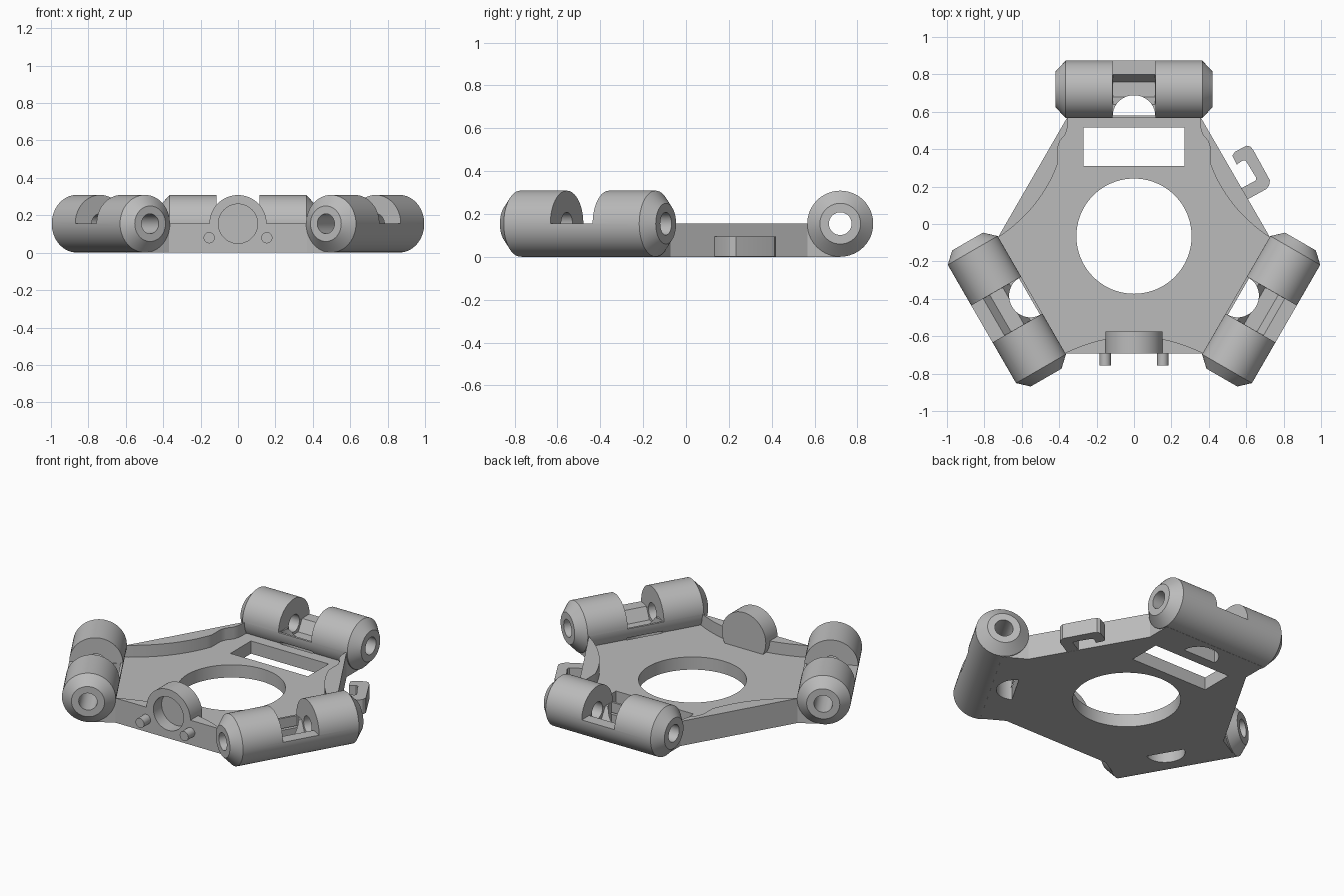
import bpy, bmesh, math
from mathutils import Matrix, Vector

if "Cube" in bpy.data.objects:
    bpy.data.objects.remove(bpy.data.objects["Cube"])

CY = -0.065            # y of the three-fold centre
AXIS = 0.785           # barrel axis distance from that centre
AZ = 0.155             # barrel axis height

grey = bpy.data.materials.new("plain grey")
grey.diffuse_color = (0.5, 0.5, 0.5, 1)
grey.use_nodes = True
grey.node_tree.nodes["Principled BSDF"].inputs["Base Color"].default_value = grey.diffuse_color


def rot(p, deg):
    a = math.radians(deg)
    return (p[0] * math.cos(a) - p[1] * math.sin(a),
            p[0] * math.sin(a) + p[1] * math.cos(a))


def finish(name, bm):
    bmesh.ops.recalc_face_normals(bm, faces=bm.faces)
    me = bpy.data.meshes.new(name)
    bm.to_mesh(me)
    bm.free()
    me.materials.append(grey)
    ob = bpy.data.objects.new(name, me)
    bpy.context.collection.objects.link(ob)
    return ob


def prism(name, pts, z0, z1):
    """Extrude an xy outline between two heights."""
    bm = bmesh.new()
    f = bm.faces.new([bm.verts.new((x, y, z0)) for x, y in pts])
    g = bmesh.ops.extrude_face_region(bm, geom=[f])
    bmesh.ops.translate(bm, vec=(0, 0, z1 - z0),
                        verts=[v for v in g["geom"] if isinstance(v, bmesh.types.BMVert)])
    return finish(name, bm)


def lathe(name, profile, mat, n=64, phase=0.0):
    """Closed solid of revolution about local z from (z, radius) pairs."""
    bm = bmesh.new()
    rings = [[bm.verts.new(mat @ Vector((r * math.cos(2 * math.pi * i / n + phase),
                                         r * math.sin(2 * math.pi * i / n + phase), z)))
              for i in range(n)] for z, r in profile]
    for a, b in zip(rings, rings[1:]):
        for i in range(n):
            j = (i + 1) % n
            bm.faces.new((a[i], a[j], b[j], b[i]))
    bm.faces.new(rings[0])
    bm.faces.new(rings[-1])
    return finish(name, bm)


def boolean(target, tool, op):
    m = target.modifiers.new(op, "BOOLEAN")
    m.operation, m.solver, m.object = op, "EXACT", tool
    bpy.context.view_layer.objects.active = target
    bpy.ops.object.modifier_apply(modifier=m.name)
    bpy.data.objects.remove(tool, do_unlink=True)


def shift(pts):
    return [(x, y + CY) for x, y in pts]


# base plate: six-sided outline running under each barrel
corner = [(0.358, 0.633), (0.358, AXIS), (-0.358, AXIS), (-0.358, 0.633)]
outline = [rot(p, 120 * k) for k in range(3) for p in corner]
body = prism("effector_body", shift(outline), 0, AZ)

# recessed floor with curved rims left on the three free edges
def rim(s):
    return (s, -0.625 + 0.09 * (1 - (s / 0.37) ** 2))

half = [rim(0.36 * i / 12) for i in range(13)]
half += [rot((0.35, 0.71), -120), rot((-0.35, 0.71), -120)]
half += [rot(rim(-0.36 + 0.49 * i / 16), 120) for i in range(17)]
half += [(x, y - CY) for x, y in [(0.408, 0.37), (0.408, 0.41), (0.395, 0.445),
                                  (0.366, 0.48), (0.354, 0.52), (0.352, 0.56)]]
half += [(0.35, 0.71)]
pocket = half + [(-x, y) for x, y in reversed(half[1:])]
boolean(body, prism("pocket_cutter", shift(pocket), 0.08, 0.4), "DIFFERENCE")

# centre hole and rectangular slot
boolean(body, lathe("hole_cutter", [(-0.1, 0.308), (0.4, 0.308)],
                    Matrix.Translation((0, CY, 0)), 96), "DIFFERENCE")
boolean(body, prism("slot_cutter", [(-0.27, 0.31), (0.27, 0.31), (0.27, 0.515), (-0.27, 0.515)],
                    -0.1, 0.4), "DIFFERENCE")

# three chamfered hinge barrels with notch, nut groove, ball clearance and bore
for k in range(3):
    turn = Matrix.Translation((0, CY, 0)) @ Matrix.Rotation(math.radians(120 * k), 4, "Z")
    along = turn @ Matrix.Translation((0, AXIS, AZ)) @ Matrix.Rotation(math.pi / 2, 4, "Y")
    boolean(body, lathe("barrel", [(-0.42, 0.095), (-0.365, 0.154), (0.365, 0.154), (0.42, 0.095)],
                        along), "UNION")
    w = 0.114
    notch = [rot(p, 120 * k) for p in [(-w, 0.6), (w, 0.6), (w, 1.0), (-w, 1.0)]]
    boolean(body, prism("notch_cutter", shift(notch), AZ, 0.5), "DIFFERENCE")
    boolean(body, lathe("nut_cutter", [(-w + 0.001, 0.08), (w - 0.001, 0.08)],
                        along, 6, math.pi / 2), "DIFFERENCE")
    disc = [rot((0.113 * math.cos(math.pi * i / 32), 0.645 + 0.108 * math.sin(math.pi * i / 32)),
                120 * k) for i in range(33)]
    boolean(body, prism("clearance_cutter", shift(disc), -0.1, 0.25), "DIFFERENCE")
    boolean(body, lathe("bore_cutter", [(-0.6, 0.053), (0.6, 0.053)], along, 48), "DIFFERENCE")

# round front socket and its two pins
facing = Matrix.Rotation(math.pi / 2, 4, "X")      # local z points to -y
seat = Matrix.Translation((0, 0, AZ)) @ facing
boolean(body, lathe("socket", [(0.575, 0.153), (0.692, 0.153)], seat), "UNION")
boolean(body, lathe("socket_cutter", [(0.61, 0.105), (0.8, 0.105)], seat, 48), "DIFFERENCE")
for s in (-1, 1):
    boolean(body, lathe("pin", [(0.65, 0.03), (0.757, 0.03)],
                        Matrix.Translation((s * 0.154, 0, 0.08)) @ facing, 24), "UNION")

# cable hook on the right edge
hook = [(0.585, 0.12), (0.615, 0.136), (0.706, 0.186), (0.722, 0.205), (0.727, 0.233),
        (0.638, 0.395), (0.622, 0.414), (0.602, 0.419), (0.54, 0.386), (0.526, 0.366),
        (0.55, 0.318), (0.583, 0.341), (0.598, 0.338), (0.654, 0.246), (0.65, 0.232),
        (0.572, 0.19), (0.55, 0.177)]
boolean(body, prism("hook", hook, 0.001, 0.095), "UNION")

bpy.ops.object.select_all(action="DESELECT")
body.select_set(True)
bpy.context.view_layer.objects.active = body
bpy.ops.object.shade_smooth_by_angle(angle=math.radians(25))
